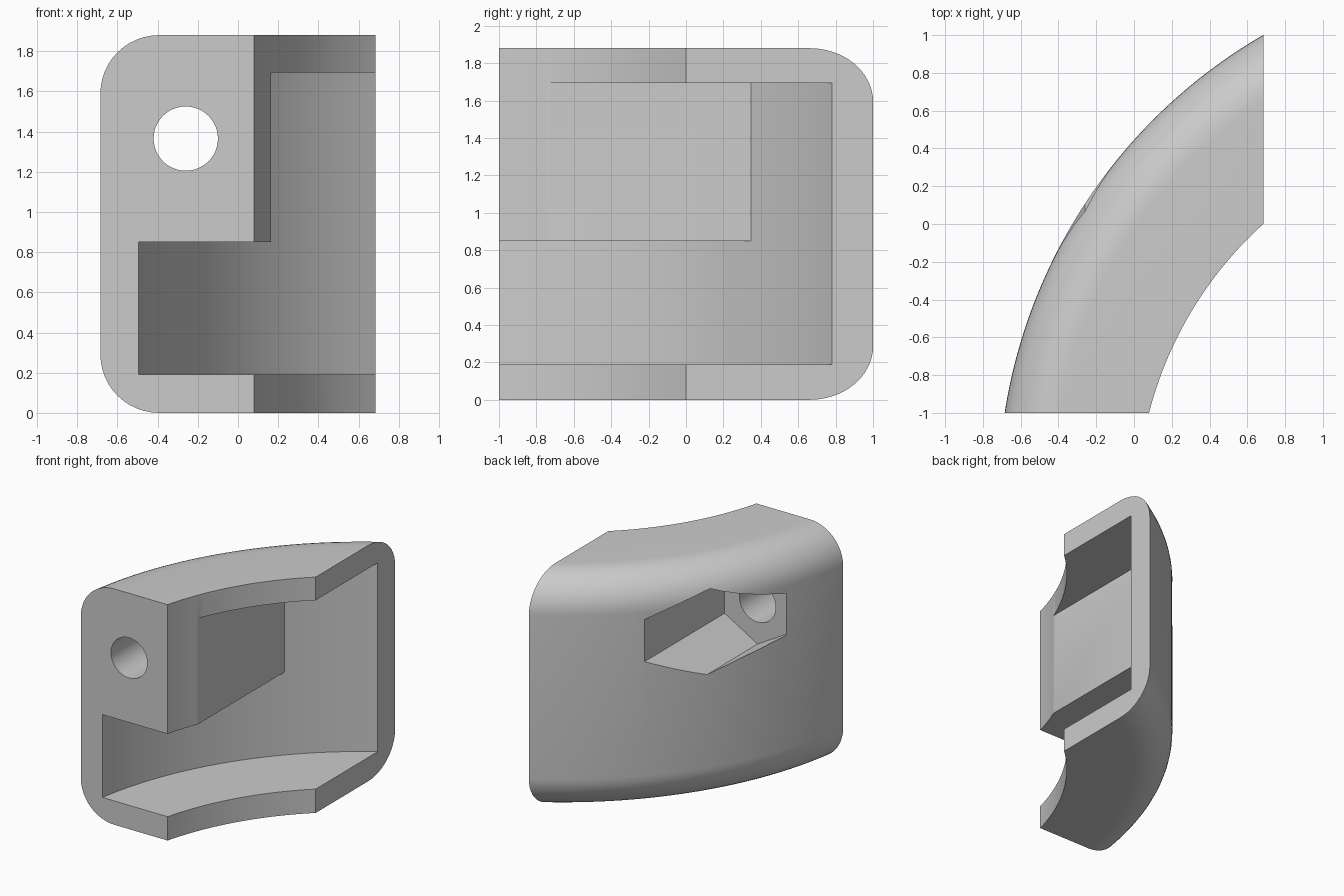
import bpy, bmesh, math
from mathutils import Matrix, Vector

if "Cube" in bpy.data.objects:
    bpy.data.objects.remove(bpy.data.objects["Cube"], do_unlink=True)

CX, CY = 2.09, -1.43          # centre of the curved bracket
HEIGHT, R_OUT, R_CAV, FILLET = 1.88, 2.808, 2.62, 0.29
HOLE_X, HOLE_Z = -0.26, 1.365

gray = bpy.data.materials.new("light gray")
gray.use_nodes = True
gray.diffuse_color = (0.6, 0.6, 0.6, 1)
gray.node_tree.nodes["Principled BSDF"].inputs["Base Color"].default_value = gray.diffuse_color


def make_object(name, bm):
    bmesh.ops.recalc_face_normals(bm, faces=bm.faces)
    mesh = bpy.data.meshes.new(name)
    bm.to_mesh(mesh)
    bm.free()
    mesh.materials.append(gray)
    obj = bpy.data.objects.new(name, mesh)
    bpy.context.collection.objects.link(obj)
    return obj


def sweep(profile, start, end, steps=48):
    """Sweep a radius/height profile around the bracket centre."""
    bm = bmesh.new()
    rings = []
    for i in range(steps + 1):
        deg = start + (end - start) * i / steps
        t = math.radians(deg)
        rings.append([bm.verts.new((CX - r * math.cos(t), CY + r * math.sin(t), z))
                      for r, z in profile(deg)])
    n = len(rings[0])
    for a, b in zip(rings, rings[1:]):
        for j in range(n):
            k = (j + 1) % n
            bm.faces.new((a[j], a[k], b[k], b[j]))
    bm.faces.new(rings[0])
    bm.faces.new(rings[-1])
    return bm


def trim(bm, point, normal):
    """Remove everything beyond a plane and close the cut."""
    cut = bmesh.ops.bisect_plane(bm, geom=bm.verts[:] + bm.edges[:] + bm.faces[:], dist=1e-5,
                                 plane_co=point, plane_no=normal, clear_outer=True)
    edges = [e for e in cut["geom_cut"] if isinstance(e, bmesh.types.BMEdge)]
    bmesh.ops.holes_fill(bm, edges=edges, sides=0)


def prism(name, sides, radius, y0, y1, turn=0.0):
    """Regular prism along y around the bolt axis."""
    bm = bmesh.new()
    place = (Matrix.Translation((HOLE_X, (y0 + y1) / 2, HOLE_Z))
             @ Matrix.Rotation(math.pi / 2, 4, 'X') @ Matrix.Rotation(turn, 4, 'Z'))
    bmesh.ops.create_cone(bm, cap_ends=True, segments=sides, radius1=radius, radius2=radius,
                          depth=y1 - y0, matrix=place)
    # Roll so that a corner points straight up
    top = max(bm.verts, key=lambda v: v.co.z).co
    roll = math.atan2(top.x - HOLE_X, top.z - HOLE_Z)
    bmesh.ops.rotate(bm, verts=bm.verts, cent=Vector((HOLE_X, 0, HOLE_Z)),
                     matrix=Matrix.Rotation(-roll, 3, 'Y'))
    return make_object(name, bm)


def subtract(target, cutter):
    cutter.hide_render = True
    mod = target.modifiers.new("cut", 'BOOLEAN')
    mod.operation = 'DIFFERENCE'
    mod.solver = 'EXACT'
    mod.object = cutter
    bpy.context.view_layer.objects.active = target
    bpy.ops.object.modifier_apply(modifier=mod.name)
    bpy.data.objects.remove(cutter, do_unlink=True)


def body_profile(deg):
    inner = 2.056 - 0.051 * (deg - 12.1) / 33.4
    pts = [(inner, HEIGHT), (inner, 0)]
    for centre_z, first in ((FILLET, -90), (HEIGHT - FILLET, 0)):
        for i in range(13):
            a = math.radians(first + 7.5 * i)
            pts.append((R_OUT - FILLET + FILLET * math.cos(a), centre_z + FILLET * math.sin(a)))
    return pts


def cavity_profile(deg):
    return [(1.6, 0.19), (R_CAV, 0.19), (R_CAV, 1.695), (1.6, 1.695)]


# Curved body with rounded outer edges and straight-cut ends
bm = sweep(body_profile, 4, 66)
trim(bm, (0, -1, 0), (0, -1, 0))
trim(bm, (0.685, 0, 0), (1, 0, 0))
bracket = make_object("curved_bracket", bm)

# Cavity, leaving the bolt block standing in its upper front part
cavity = make_object("cavity_cutter", sweep(cavity_profile, 1, 75, 56))
bm = bmesh.new()
bmesh.ops.create_cube(bm, size=1, matrix=Matrix.Translation((0.165 - 2, 0, 0.85 + 1))
                      @ Matrix.Diagonal((4, 6, 2, 1)))
subtract(cavity, make_object("block_keep", bm))
subtract(bracket, cavity)

# Bolt hole from the front and hexagonal pocket from the back
subtract(bracket, prism("hole_cutter", 48, 0.16, -1.3, -0.4))
subtract(bracket, prism("pocket_cutter", 6, 0.335, -0.53, 1.6, math.pi / 6))

# Smooth curved surfaces with crisp edges
bpy.ops.object.select_all(action='DESELECT')
bracket.select_set(True)
bpy.context.view_layer.objects.active = bracket
bpy.ops.object.shade_smooth_by_angle(angle=math.radians(25))
